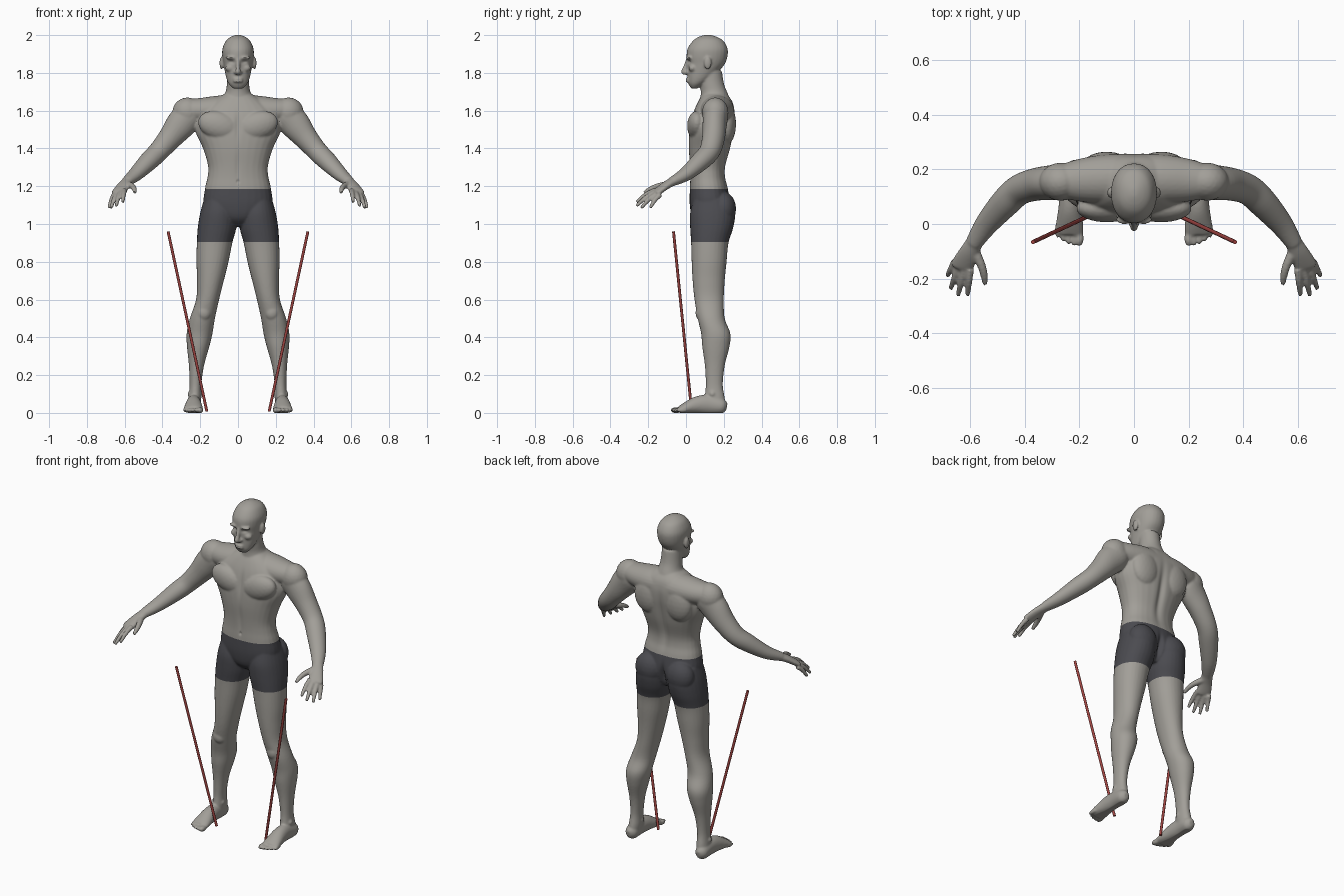
import bpy, bmesh, math
from mathutils import Vector, Matrix

if "Cube" in bpy.data.objects:
    bpy.data.objects.remove(bpy.data.objects["Cube"])


def material(name, color):
    mat = bpy.data.materials.new(name)
    mat.use_nodes = True
    mat.diffuse_color = (*color, 1)
    mat.node_tree.nodes["Principled BSDF"].inputs["Base Color"].default_value = (*color, 1)
    return mat


skin = material("warm grey skin", (.36, .345, .315))
cloth = material("charcoal cloth", (.07, .07, .08))
red = material("dull red", (.36, .06, .055))


def make_object(name, bm, *materials):
    mesh = bpy.data.meshes.new(name)
    bmesh.ops.recalc_face_normals(bm, faces=bm.faces)
    bm.to_mesh(mesh)
    bm.free()
    for mat in materials:
        mesh.materials.append(mat)
    obj = bpy.data.objects.new(name, mesh)
    bpy.context.collection.objects.link(obj)
    return obj


def catmull(p0, p1, p2, p3, t):
    return [b + .5 * t * (c - a + t * (2 * a - 5 * b + 4 * c - d + t * (3 * (b - c) + d - a)))
            for a, b, c, d in zip(p0, p1, p2, p3)]


def loft(bm, keys, flat=False, square=2.0, sides=28, steps=5):
    """Closed tube through keys (x, y, z, half width, half depth)."""
    padded = [keys[0], *keys, keys[-1]]
    path = [catmull(*padded[i:i + 4], s / steps)
            for i in range(len(keys) - 1) for s in range(steps)] + [list(keys[-1])]
    rings = []
    for i, (x, y, z, a, b) in enumerate(path):
        u, v = Vector((1, 0, 0)), Vector((0, 1, 0))
        if not flat:
            ahead, behind = path[min(i + 1, len(path) - 1)], path[max(i - 1, 0)]
            tangent = (Vector(ahead[:3]) - Vector(behind[:3])).normalized()
            u = tangent.cross(Vector((0, 0, 1))).normalized()
            v = u.cross(tangent)
        ring = []
        for k in range(sides):
            angle = math.tau * k / sides
            c, s = math.cos(angle), math.sin(angle)
            c = math.copysign(abs(c) ** (2 / square), c)
            s = math.copysign(abs(s) ** (2 / square), s)
            ring.append(bm.verts.new(Vector((x, y, z)) + u * a * c + v * b * s))
        rings.append(ring)
    for low, high in zip(rings, rings[1:]):
        for k in range(sides):
            n = (k + 1) % sides
            bm.faces.new((low[k], low[n], high[n], high[k]))
    bm.faces.new(rings[0][::-1])
    bm.faces.new(rings[-1])


def column(bm, rows, square=2.0):
    """Upright loft from rows (height, left, right, front, back)."""
    loft(bm, [((l + r) / 2, (f + k) / 2, z, (r - l) / 2, (k - f) / 2)
              for z, l, r, f, k in rows], flat=True, square=square)


def blob(bm, center, radii, tilt=0):
    matrix = (Matrix.Translation(center) @ Matrix.Rotation(tilt, 4, 'Y')
              @ Matrix.Diagonal((*radii, 1)))
    bmesh.ops.create_icosphere(bm, subdivisions=3, radius=1, matrix=matrix)


bm = bmesh.new()

# Leg
column(bm, [
    (1.13, .03, .18, .04, .235), (1.06, .008, .2, .022, .26), (.98, .009, .213, .022, .25),
    (.9, .03, .218, .027, .225), (.8, .05, .22, .03, .215), (.7, .075, .217, .035, .205),
    (.6, .1, .222, .045, .2), (.5, .122, .255, .062, .205), (.42, .135, .272, .08, .235),
    (.35, .152, .27, .086, .23), (.25, .18, .26, .1, .205), (.15, .194, .256, .105, .195),
    (.08, .194, .262, .1, .205), (.03, .2, .265, .11, .21)], square=2.1)
blob(bm, (.105, .2, 1.08), (.085, .065, .09))        # buttock
blob(bm, (.18, .085, .53), (.04, .035, .045))        # kneecap
blob(bm, (.228, .14, .1), (.04, .025, .025))         # ankle bones

# Foot and toes
loft(bm, [(.235, .216, .03, .015, .02), (.235, .19, .035, .036, .04),
          (.235, .12, .045, .037, .05), (.235, .06, .042, .042, .046),
          (.236, 0, .026, .05, .031), (.238, -.035, .016, .052, .019)])
for i in range(5):
    size = .016 if i == 0 else .0125 - .0005 * i
    blob(bm, (.2 + .02 * i, -.052 + .0025 * i * (i - 1), .014), (size, .03, size))

# Arm and shoulder
loft(bm, [(.2, .16, 1.6, .05, .06), (.25, .157, 1.58, .066, .078), (.3, .152, 1.53, .064, .08),
          (.36, .145, 1.455, .06, .064), (.42, .125, 1.385, .056, .054),
          (.47, .08, 1.335, .054, .05), (.54, 0, 1.265, .043, .037),
          (.588, -.072, 1.225, .031, .025)])
blob(bm, (.268, .155, 1.59), (.08, .07, .08))
loft(bm, [(-.03, .165, 1.6, .09, .085), (.1, .165, 1.6, .09, .08),
          (.2, .16, 1.6, .078, .067), (.27, .155, 1.6, .06, .06)])

# Hand: palm, four fingers, thumb
loft(bm, [(.58, -.06, 1.23, .03, .024), (.605, -.105, 1.205, .036, .021),
          (.628, -.15, 1.172, .042, .018), (.633, -.163, 1.163, .036, .013)])
fingers = [((.6, -.165, 1.178), (.61, -.262, 1.115)), ((.622, -.165, 1.167), (.645, -.262, 1.095)),
           ((.642, -.155, 1.158), (.672, -.237, 1.085)), ((.655, -.135, 1.155), (.684, -.19, 1.085))]
for knuckle, tip in fingers:
    base, end = Vector(knuckle), Vector(tip)
    middle = base.lerp(end, .5) + Vector((0, 0, .009))
    loft(bm, [(*base, .014, .014), (*middle, .0125, .0125), (*end, .009, .009)], sides=12)
loft(bm, [(.588, -.09, 1.212, .02, .018), (.56, -.15, 1.2, .016, .016),
          (.549, -.19, 1.185, .014, .013), (.546, -.222, 1.166, .009, .009)], sides=12)

# Chest muscle, shoulder blade, ear, brow, cheek
blob(bm, (.1, .058, 1.52), (.115, .052, .075), tilt=-.3)
blob(bm, (.1, .215, 1.53), (.09, .05, .11))
blob(bm, (.087, .115, 1.852), (.011, .02, .034))
blob(bm, (.034, .016, 1.88), (.034, .017, .009))
blob(bm, (.042, .035, 1.825), (.026, .022, .02))

# Mirror every part so far to the other side
copy = bmesh.ops.duplicate(bm, geom=bm.verts[:] + bm.edges[:] + bm.faces[:])["geom"]
bmesh.ops.scale(bm, vec=(-1, 1, 1), verts=[g for g in copy if isinstance(g, bmesh.types.BMVert)])


def centered(rows):
    return [(z, -w, w, front, back) for z, w, front, back in rows]


# Torso
column(bm, centered([
    (.985, .05, .08, .19), (1.03, .12, .035, .22), (1.1, .18, .02, .235), (1.19, .174, .02, .222),
    (1.25, .161, .022, .208), (1.31, .159, .02, .21), (1.4, .185, .014, .235),
    (1.48, .222, .016, .25), (1.54, .225, .025, .258), (1.6, .2, .042, .258),
    (1.65, .14, .065, .245), (1.69, .07, .09, .215)]), square=2.3)

# Neck
loft(bm, [(0, .16, 1.62, .12, .09), (0, .15, 1.69, .07, .072), (0, .138, 1.74, .059, .064),
          (0, .13, 1.81, .056, .06)], flat=True)

# Head
column(bm, centered([
    (1.717, .026, .028, .06), (1.74, .048, .014, .095), (1.77, .061, .01, .135),
    (1.81, .07, .009, .175), (1.85, .077, .007, .207), (1.89, .083, .003, .22),
    (1.93, .082, .009, .22), (1.97, .064, .037, .198), (1.99, .04, .066, .165),
    (2.001, .012, .1, .13)]), square=2.15)

# Nose and lips
loft(bm, [(0, .012, 1.875, .011, .012), (0, -.001, 1.835, .011, .013),
          (0, -.012, 1.806, .014, .016), (0, -.002, 1.79, .012, .012)], flat=True, sides=16)
blob(bm, (0, .004, 1.803), (.023, .014, .011))
for height in (1.755, 1.768):
    blob(bm, (0, .012, height), (.027, .014, .0065))

# Fuse everything into one smooth body
body = make_object("body", bm, skin, cloth)
remesh = body.modifiers.new("fuse", 'REMESH')
remesh.mode = 'VOXEL'
remesh.voxel_size = .0055
smooth = body.modifiers.new("soften", 'SMOOTH')
smooth.factor = .5
smooth.iterations = 6
evaluated = body.evaluated_get(bpy.context.evaluated_depsgraph_get())
body.data = bpy.data.meshes.new_from_object(evaluated)
body.modifiers.clear()

# Soft grooves: x, height, half width, half height, depth, side (back = 1, front = -1)
grooves = [(0, 1.4, .02, .15, .014, 1), (0, 1.06, .014, .06, .025, 1),
           (0, 1.52, .014, .07, .008, -1), (0, 1.31, .013, .09, .005, -1),
           (0, 1.225, .006, .008, .008, -1), (.032, 1.858, .015, .009, .009, -1),
           (-.032, 1.858, .015, .009, .009, -1)]
bm = bmesh.new()
bm.from_mesh(body.data)
for vert in bm.verts:
    for x, z, wide, tall, depth, side in grooves:
        if (vert.co.y - .13) * side > 0:
            fall = ((vert.co.x - x) / wide) ** 2 + ((vert.co.z - z) / tall) ** 2
            vert.co.y -= side * depth * math.exp(-fall)
    vert.co.z = max(vert.co.z, 0)

# Shorts: cut the hems, then colour the band between them
hem, waist = .905, 1.186
for height in (hem, waist):
    bmesh.ops.bisect_plane(bm, geom=bm.verts[:] + bm.edges[:] + bm.faces[:],
                           plane_co=(0, 0, height), plane_no=(0, 0, 1))
for face in bm.faces:
    center = face.calc_center_median()
    face.material_index = int(hem < center.z < waist and abs(center.x) < .35)
bm.to_mesh(body.data)
bm.free()
for mat, slot in ((skin, 0), (cloth, 1)):
    if slot < len(body.data.materials):
        body.data.materials[slot] = mat
    else:
        body.data.materials.append(mat)

# Slanted poles beside the legs
objects = [body]
for name, s in (("left_pole", 1), ("right_pole", -1)):
    bm = bmesh.new()
    loft(bm, [(s * .165, .03, .008, .0075, .0075), (s * .37, -.066, .96, .0075, .0075)],
         sides=12, steps=1)
    objects.append(make_object(name, bm, red))

bpy.ops.object.select_all(action='DESELECT')
for obj in objects:
    obj.select_set(True)
bpy.context.view_layer.objects.active = body
bpy.ops.object.shade_smooth_by_angle(angle=math.radians(50))
